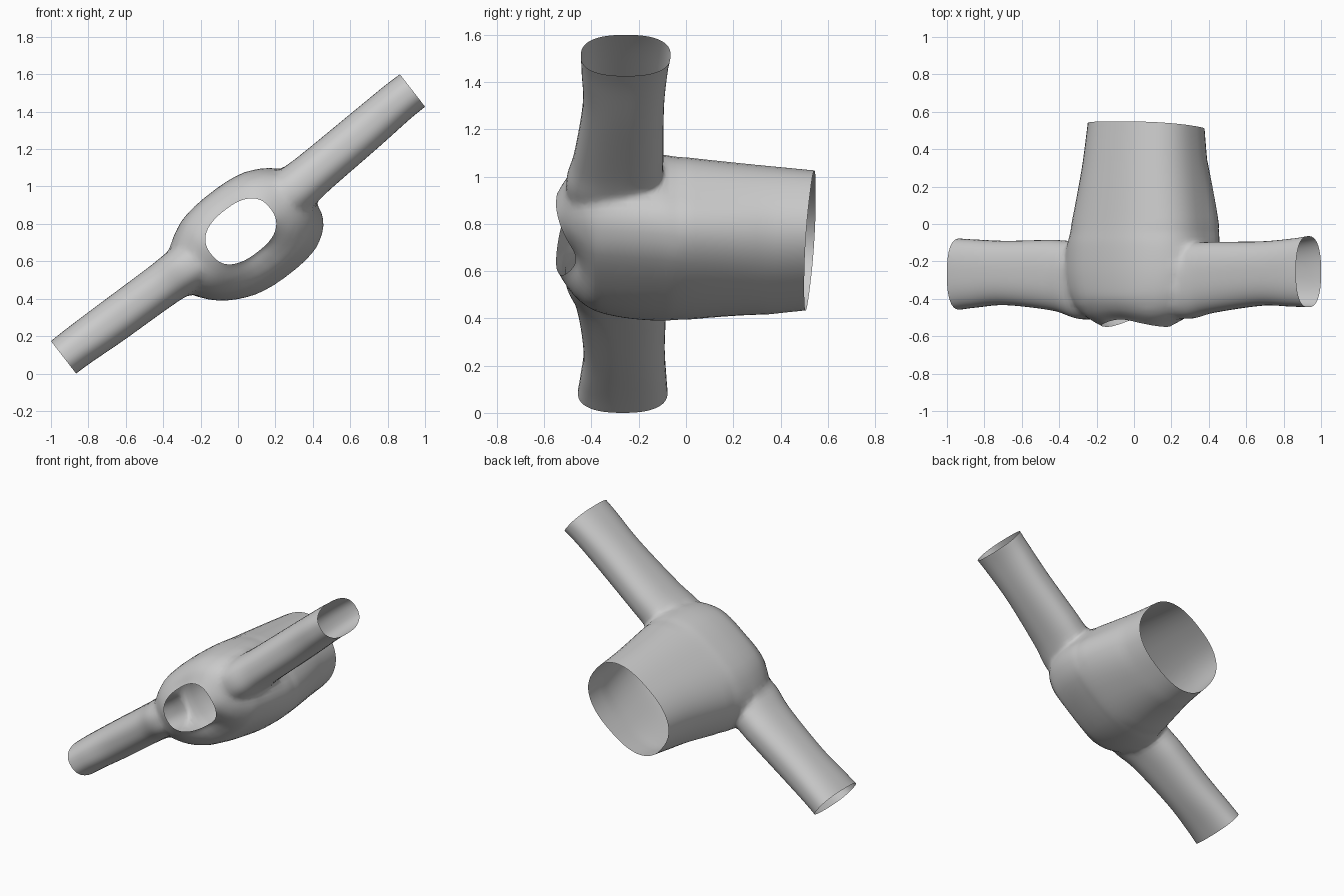
import bpy, bmesh, math
from mathutils import Vector

if "Cube" in bpy.data.objects:
    bpy.data.objects.remove(bpy.data.objects["Cube"])

U = Vector((0.79, 0, 0.613)).normalized()    # sleeve direction
V = Vector((-U.z, 0, U.x))                   # across the sleeves
Y = Vector((0, 1, 0))
SEG = 48


def spline(rows, steps):
    """Catmull-Rom through rows of numbers."""
    out = []
    n = len(rows)
    for i in range(n - 1):
        p0, p1, p2, p3 = (rows[max(0, min(n - 1, i + k))] for k in (-1, 0, 1, 2))
        for s in range(steps):
            t = s / steps
            out.append([0.5 * (2 * b + (c - a) * t + (2 * a - 5 * b + 4 * c - d) * t * t
                        + (3 * b - a - 3 * c + d) * t ** 3)
                        for a, b, c, d in zip(p0, p1, p2, p3)])
    return out + [list(rows[-1])]


def loft(name, rows, ax1, ax2, steps=6, p=2.45):
    """Closed loft; each row is x, y, z, half size 1, half size 2."""
    bm = bmesh.new()
    rings = []
    for x, y, z, a, b in spline(rows, steps):
        ring = []
        for i in range(SEG):
            t = 2 * math.pi * (i + 0.5) / SEG
            c, s = math.cos(t), math.sin(t)
            c = math.copysign(abs(c) ** (2 / p), c)
            s = math.copysign(abs(s) ** (2 / p), s)
            ring.append(bm.verts.new(Vector((x, y, z)) + ax1 * a * c + ax2 * b * s))
        rings.append(ring)
    for r0, r1 in zip(rings, rings[1:]):
        for i in range(SEG):
            j = (i + 1) % SEG
            bm.faces.new((r0[i], r0[j], r1[j], r1[i]))
    bm.faces.new(rings[0])
    bm.faces.new(rings[-1])
    bmesh.ops.recalc_face_normals(bm, faces=bm.faces)
    me = bpy.data.meshes.new(name)
    bm.to_mesh(me)
    bm.free()
    ob = bpy.data.objects.new(name, me)
    bpy.context.collection.objects.link(ob)
    return ob


# torso: hem at the back, neck at the front
torso = loft("shirt_body", [
    (0.065, 0.53, 0.73, 0.32, 0.25),
    (0.058, 0.30, 0.73, 0.345, 0.27),
    (0.045, 0.0, 0.725, 0.395, 0.293),
    (0.035, -0.12, 0.73, 0.418, 0.295),
    (0.025, -0.27, 0.74, 0.415, 0.282),
    (0.02, -0.40, 0.75, 0.38, 0.255),
    (0.018, -0.49, 0.76, 0.31, 0.205),
    (0.015, -0.55, 0.76, 0.200, 0.142)], U, V)

# sleeves
left = loft("left_sleeve", [
    (-0.933, -0.268, 0.087, 0.11, 0.19),
    (-0.85, -0.265, 0.15, 0.112, 0.182),
    (-0.68, -0.262, 0.272, 0.117, 0.172),
    (-0.42, -0.275, 0.462, 0.12, 0.19),
    (-0.28, -0.305, 0.56, 0.13, 0.208),
    (-0.13, -0.31, 0.65, 0.12, 0.19)], V, Y)
right = loft("right_sleeve", [
    (0.933, -0.255, 1.513, 0.11, 0.19),
    (0.85, -0.26, 1.448, 0.112, 0.182),
    (0.68, -0.265, 1.302, 0.117, 0.172),
    (0.42, -0.285, 1.082, 0.122, 0.19),
    (0.29, -0.305, 0.972, 0.132, 0.205),
    (0.14, -0.30, 0.86, 0.12, 0.18)], V, Y)

for sleeve in (left, right):
    m = torso.modifiers.new("join", 'BOOLEAN')
    m.operation = 'UNION'
    m.solver = 'EXACT'
    m.object = sleeve
dg = bpy.context.evaluated_depsgraph_get()
joined = bpy.data.meshes.new_from_object(torso.evaluated_get(dg))
torso.modifiers.clear()
torso.data = joined
for sleeve in (left, right):
    bpy.data.objects.remove(sleeve)

bm = bmesh.new()
bm.from_mesh(joined)
# open the neck, hem and cuffs
bmesh.ops.delete(bm, geom=[f for f in bm.faces if len(f.verts) >= SEG - 2], context='FACES')
bmesh.ops.remove_doubles(bm, verts=bm.verts, dist=0.006)

# soften the armpit and shoulder seams
seam = [v for v in bm.verts if not v.is_boundary and v.co.y < 0.0
        and 0.22 < abs((v.co - Vector((0.01, 0, 0.76))).dot(U)) < 0.52]
for _ in range(5):
    bmesh.ops.smooth_vert(bm, verts=seam, factor=0.5, use_axis_x=True,
                          use_axis_y=True, use_axis_z=True)

# push the chest side along, dip the neckline, and slant the hem
for v in bm.verts:
    d = v.co - Vector((0.015, 0, 0.76))
    u, w = d.dot(U), d.dot(V)
    y = v.co.y
    if w < -0.1 and abs(u) < 0.5:
        v.co += U * 0.3 * (-0.1 - w) * max(0, 1 - ((y + 0.15) / 0.5) ** 2)
    if y < -0.38:
        k = min(1, (-0.38 - y) / 0.16)
        v.co.y += (0.085 if w < 0 else 0.04) * k * w * w / (u * u + w * w + 1e-6)
    elif y > 0.3:
        v.co.y += 0.025 * (y - 0.3) / 0.235 * w / 0.25
bm.to_mesh(joined)
bm.free()

bpy.context.view_layer.objects.active = torso
torso.select_set(True)
bpy.ops.object.shade_smooth_by_angle(angle=math.radians(60))
